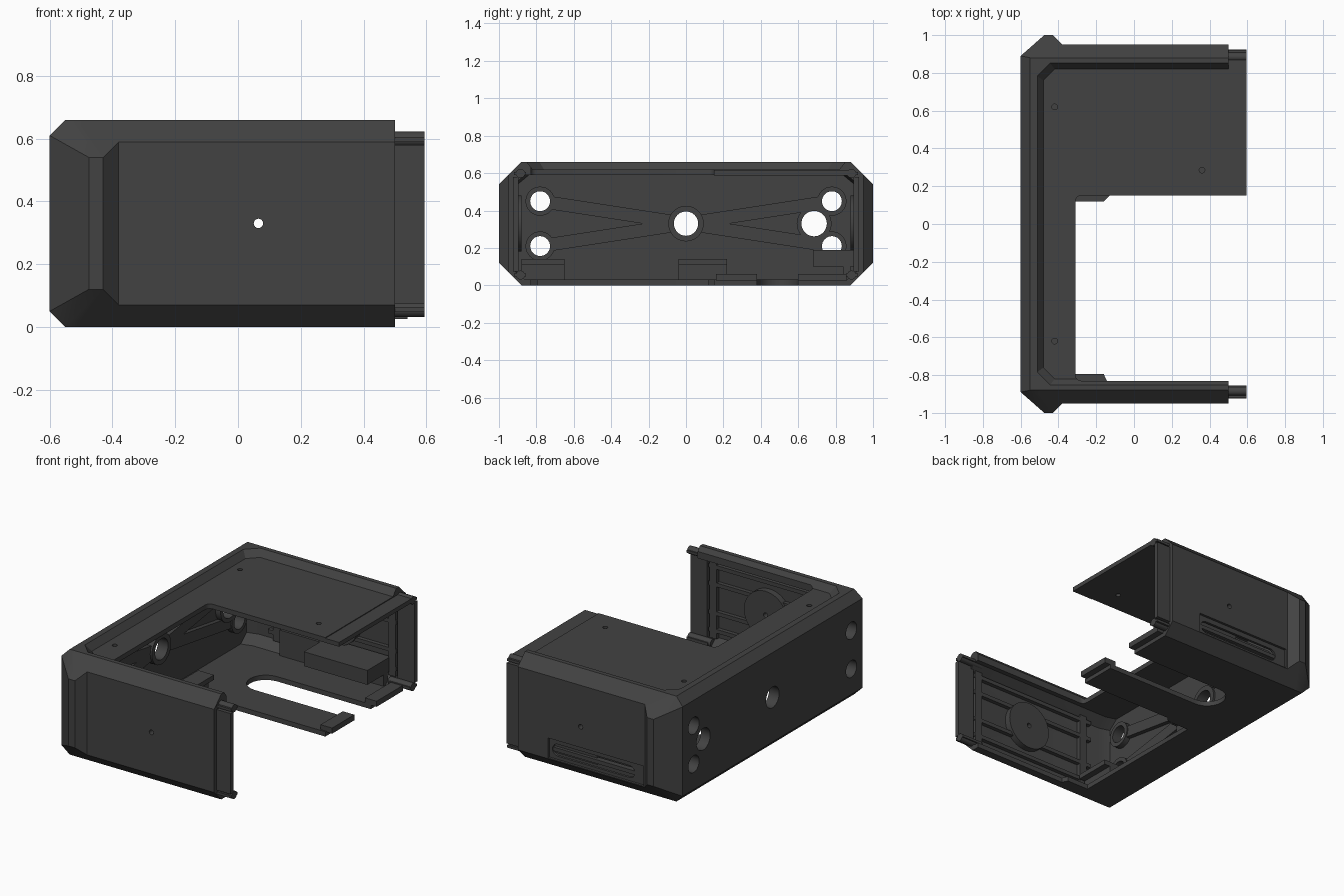
import bpy, bmesh, math
from mathutils import Vector, Matrix

if "Cube" in bpy.data.objects:
    bpy.data.objects.remove(bpy.data.objects["Cube"])

mat = bpy.data.materials.new("dark_grey")
mat.diffuse_color = (0.055, 0.055, 0.055, 1)
mat.use_nodes = True
mat.node_tree.nodes["Principled BSDF"].inputs["Base Color"].default_value = mat.diffuse_color


def finish(name, bm):
    bmesh.ops.recalc_face_normals(bm, faces=bm.faces)
    me = bpy.data.meshes.new(name)
    bm.to_mesh(me)
    bm.free()
    me.materials.append(mat)
    ob = bpy.data.objects.new(name, me)
    bpy.context.collection.objects.link(ob)
    return ob


def hull(name, pts):
    bm = bmesh.new()
    for p in pts:
        bm.verts.new(p)
    res = bmesh.ops.convex_hull(bm, input=bm.verts)
    junk = [g for g in res["geom_interior"] if isinstance(g, bmesh.types.BMVert)]
    bmesh.ops.delete(bm, geom=junk, context='VERTS')
    bmesh.ops.dissolve_limit(bm, angle_limit=0.01, verts=bm.verts, edges=bm.edges)
    return finish(name, bm)


def box(name, x0, x1, y0, y1, z0, z1):
    return hull(name, [(x, y, z) for x in (x0, x1) for y in (y0, y1) for z in (z0, z1)])


def cyl(name, axis, centre, r, length, n=32):
    bm = bmesh.new()
    rot = Vector((0, 0, 1)).rotation_difference(Vector(axis)).to_matrix().to_4x4()
    bmesh.ops.create_cone(bm, cap_ends=True, segments=n, radius1=r, radius2=r, depth=length,
                          matrix=Matrix.Translation(centre) @ rot)
    return finish(name, bm)


def boolean(ob, tool, op='DIFFERENCE'):
    m = ob.modifiers.new("b", 'BOOLEAN')
    m.operation, m.object, m.solver = op, tool, 'EXACT'
    dg = bpy.context.evaluated_depsgraph_get()
    me = bpy.data.meshes.new_from_object(ob.evaluated_get(dg))
    ob.modifiers.clear()
    ob.data = me
    bpy.data.objects.remove(tool)


def section(x, y_out, y_in, z0, z1, c):
    """Chamfered rectangle across the case at one x."""
    return [(x, s * y, z) for s in (-1, 1)
            for y, z in ((y_out, z0 + c), (y_out, z1 - c), (y_in, z0), (y_in, z1))]


# Outer shell: chamfered body joined to a bulged rear frame
shell = hull("case_shell", section(-0.5, .95, .88, 0, .66, .07) + section(.5, .95, .88, 0, .66, .07))
rear = section(-.38, .95, .88, 0, .66, .07)
for x in (-.475, -.43):
    rear += section(x, 1, .88, 0, .66, .12)
rear += section(-.55, .925, .88, 0, .66, .07)
rear += [(-.6, s * .89, z) for s in (-1, 1) for z in (.05, .61)]
boolean(shell, hull("rear", rear), 'UNION')

# Hollow interior, open at +x
boolean(shell, hull("cavity", section(-.57, .90, .84, .03, .59, .05) + section(-.5, .92, .86, .03, .59, .05)
                    + section(.8, .92, .86, .03, .59, .05)))
# Sunken top panel with sloped rim
boolean(shell, hull("sink", [(x, s * y, z) for s in (-1, 1)
                             for x, y, z in ((-.48, .76, .62), (-.42, .82, .62), (.8, .82, .62),
                                             (-.52, .79, .67), (-.45, .86, .67), (.8, .86, .67))]))
# Large opening with rounded inner corners
r = .03
opening = [(.8, -.83), (.8, .15)]
for cy, a0 in ((.15 - r, 90), (-.83 + r, 180)):
    for i in range(5):
        a = math.radians(a0 + i * 22.5)
        opening.append((-.31 + r + r * math.cos(a), cy + r * math.sin(a)))
boolean(shell, hull("opening", [(x, y, z) for x, y in opening for z in (-.1, .8)]))


def capsule(name, x0, x1, y0, y1, z0, z1, flat):
    """Slot rounded in its flat plane: 'z' for a floor slot, 'y' for a wall slot."""
    a, b = (y0, y1) if flat == 'z' else (z0, z1)
    mid, rad = (a + b) / 2, (b - a) / 2
    pts = []
    for cx, a0 in ((x1 - rad, -90), (x0 + rad, 90)):
        for i in range(13):
            t = math.radians(a0 + i * 15)
            u, v = cx + rad * math.cos(t), mid + rad * math.sin(t)
            pts += [(u, v, z) for z in (z0, z1)] if flat == 'z' else [(u, y, v) for y in (y0, y1)]
    return hull(name, pts)


# Floor slot open at the front
boolean(shell, capsule("floor_slot", -.26, .9, .38, .60, -.05, .05, 'z'))
# Side pocket with a slot on the +y wall
boolean(shell, box("pocket", -.37, .29, .935, 1.1, .075, .2))
boolean(shell, capsule("side_slot", -.3, .27, .88, 1.1, .095, .17, 'y'))

# Rear wall bracing: bosses round the holes and crossed arms
holes = [(0, .33, .065), (.685, .33, .068)] + [(s * .78, z, .053) for s in (-1, 1) for z in (.45, .21)]
brace = cyl("rear_brace", (1, 0, 0), (-.56, 0, .33), .095, .06)
for y, z, rad in holes[1:]:
    boolean(brace, cyl("boss", (1, 0, 0), (-.56, y, z), rad + .025, .05), 'UNION')
for s in (-1, 1):
    for z in (.45, .21):
        d = Vector((0, s * .78, z - .33)).normalized()
        n = Vector((0, -d.z, d.y)) * .035
        ends = (Vector((0, 0, .33)), Vector((0, s * .78, z)))
        boolean(brace, hull("arm", [e + n * k + Vector((x, 0, 0)) for e in ends
                                    for k in (-1, 1) for x in (-.58, -.542)]), 'UNION')
for y, z, rad in holes:
    for ob in (shell, brace):
        boolean(ob, cyl("hole", (1, 0, 0), (-.57, y, z), rad, .2))

# Inner side wall frames and central discs
for s, side in ((-1, "front"), (1, "back")):
    y0, y1 = sorted((s * .93, s * .895))
    for z in (.13, .24, .42, .53):
        box(side + "_wall_rib", -.42, .47, y0, y1, z - .012, z + .012)
    for x in (-.36, .44):
        box(side + "_wall_post", x - .025, x + .025, y0, y1, .08, .57)
    disc = cyl(side + "_disc", (0, 1, 0), (.065, s * .905, .33), .15, .05, 40)
    for ob in (shell, disc):
        boolean(ob, cyl("screw_hole", (0, 1, 0), (.065, s * .92, .33), .015, .2, 16))
    # Locating lip and pins on the open edge
    y0, y1 = sorted((s * .925, s * .895))
    box(side + "_lip", .48, .595, y0, y1, .075, .58)
    for z in (.055, .598):
        cyl(side + "_pin", (1, 0, 0), (.515, s * .885, z), .024, .16, 16)
        box(side + "_pin_web", .45, .595, *sorted((s * .92, s * .855)), z - .008, z + .008)

# Top panel tongue and its screw holes
box("top_tongue", .45, .595, .15, .87, .588, .615)
for x, y in ((-.42, .62), (-.42, -.62), (.36, .285)):
    boolean(shell, cyl("screw_hole", (0, 0, 1), (x, y, .62), .015, .2, 16))

# Floor clips, corner tabs, tongue end and housing
for y0, y1 in ((-.04, .22), (-.88, -.65)):
    box("floor_clip", -.43, -.36, y0, y1, .02, .11)
    box("floor_clip_cap", -.43, -.32, y0, y1, .11, .14)
for y0, y1 in ((.12, .19), (-.86, -.795)):
    hull("corner_tab", [(x, y, z) for z in (.0, .03)
                        for x, y in ((-.32, y0), (-.32, y1), (-.13, y1 if y0 < 0 else y0 + .03),
                                     (-.13, y0 if y0 < 0 else y1), (-.16, y0), (-.16, y1))
                        if not (y0 < 0 and (x, y) == (-.13, y1))])
box("floor_tongue_end", .46, .54, .16, .38, .025, .06)
box("floor_tongue_end", .46, .54, .60, .86, .025, .06)
box("side_housing", -.02, .42, .68, .91, .10, .19)
box("side_housing_base", -.3, .42, .84, .88, .02, .19)

for ob in bpy.context.collection.objects:
    ob.select_set(True)
    bpy.context.view_layer.objects.active = ob
bpy.ops.object.shade_smooth_by_angle(angle=math.radians(30))
